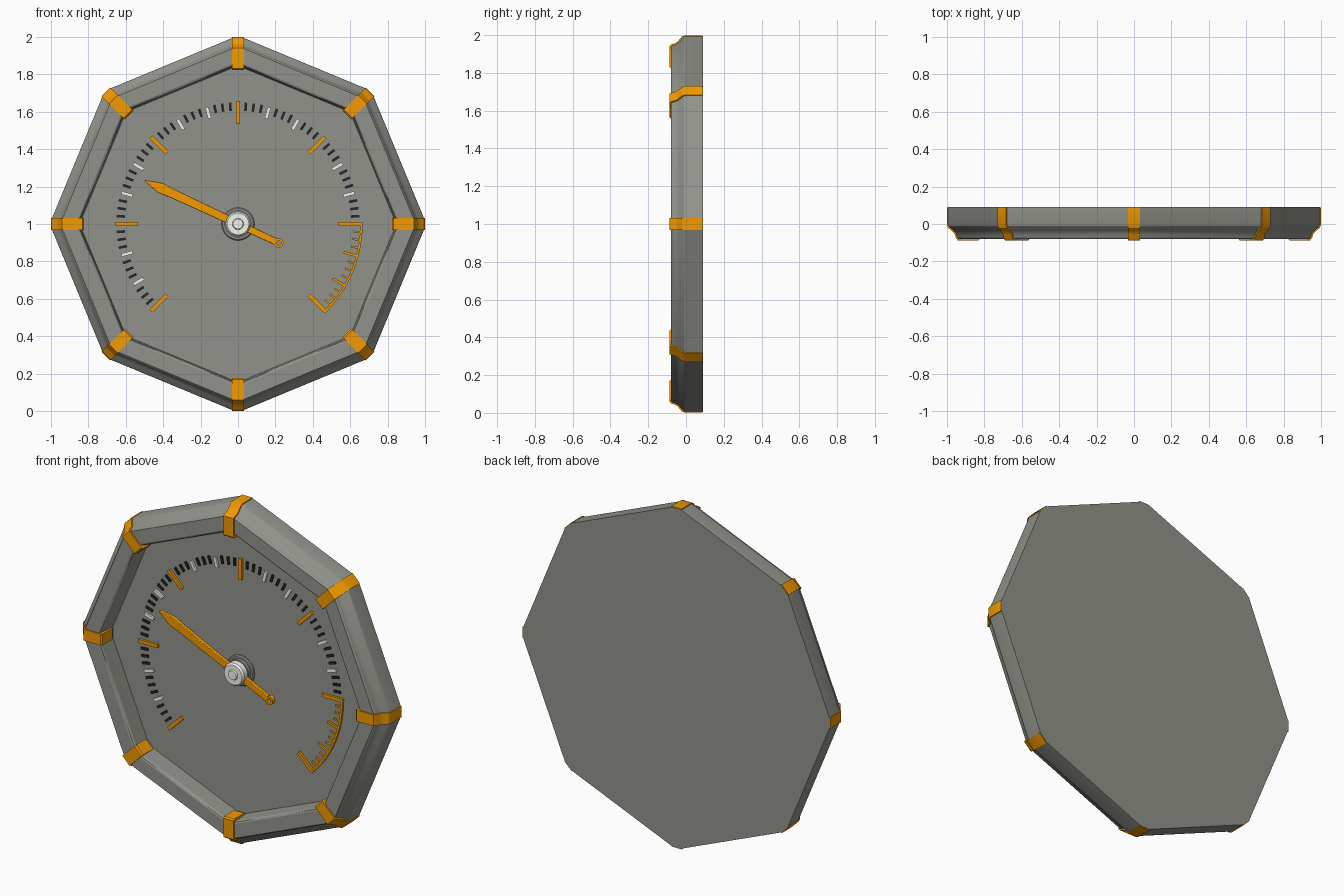
import bpy, bmesh, math
from math import sin, cos, radians, pi

if "Cube" in bpy.data.objects:
    bpy.data.objects.remove(bpy.data.objects["Cube"])


def material(name, rgb):
    m = bpy.data.materials.new(name)
    m.diffuse_color = (*rgb, 1)
    m.use_nodes = True
    m.node_tree.nodes["Principled BSDF"].inputs["Base Color"].default_value = m.diffuse_color
    return m


CASE = material("case_grey", (0.29, 0.29, 0.26))
ORANGE = material("orange", (0.90, 0.32, 0.0))
PALE = material("pale", (0.92, 0.92, 0.87))
DARK = material("dark", (0.02, 0.02, 0.02))


def place(a, r, y, w=0.0):
    """Dial coordinates: angle (deg), radius, depth, sideways offset."""
    a = radians(a)
    return (r * cos(a) - w * sin(a), y, 1 + r * sin(a) + w * cos(a))


def finish(name, bm, mat, bevel=0, smooth=25):
    bmesh.ops.recalc_face_normals(bm, faces=bm.faces)
    me = bpy.data.meshes.new(name)
    bm.to_mesh(me)
    bm.free()
    ob = bpy.data.objects.new(name, me)
    bpy.context.collection.objects.link(ob)
    me.materials.append(mat)
    if bevel:
        b = ob.modifiers.new("bevel", 'BEVEL')
        b.width, b.segments, b.limit_method = bevel, 2, 'ANGLE'
    bpy.ops.object.select_all(action='DESELECT')
    ob.select_set(True)
    bpy.context.view_layer.objects.active = ob
    bpy.ops.object.shade_smooth_by_angle(angle=radians(smooth))
    return ob


def skin(bm, rings, closed=False):
    """Join a series of equal point rings; cap the ends unless closed."""
    vs = [[bm.verts.new(p) for p in ring] for ring in rings]
    n = len(vs[0])
    for a, b in zip(vs, vs[1:] + (vs[:1] if closed else [])):
        for i in range(n):
            j = (i + 1) % n
            bm.faces.new((a[i], a[j], b[j], b[i]))
    if not closed:
        bm.faces.new(vs[0])
        bm.faces.new(vs[-1])


def turned(name, profile, mat, centre=(0, 0), n=48, closed=False):
    """Round part about a y-axis; centre is (angle, radius) on the dial."""
    cx, _, cz = place(*centre, 0)
    bm = bmesh.new()
    skin(bm, [[(cx + r * cos(2 * pi * i / n), y, cz + r * sin(2 * pi * i / n))
               for i in range(n)] for r, y in profile], closed)
    return finish(name, bm, mat)


def bars(name, specs, y0, y1, mat):
    """Radial bars: each spec is (angle, r0, r1, width)."""
    bm = bmesh.new()
    for a, r0, r1, wd in specs:
        h = wd / 2
        skin(bm, [[place(a, r, y, w) for r, w in
                   ((r0, -h), (r1, -h), (r1, h), (r0, h))] for y in (y0, y1)])
    return finish(name, bm, mat)


FACE = 0.03     # depth of the recessed dial face

# Octagonal case with rolled bezel and recessed dial face
case_profile = [(.995, .09), (.995, -.002), (.992, -.011), (.985, -.019),
                (.965, -.036), (.955, -.047), (.949, -.060), (.945, -.072),
                (.938, -.080), (.855, -.080), (.846, -.076), (.840, -.066),
                (.834, FACE)]
bm = bmesh.new()
skin(bm, [[place(45 * k, r, y, w) for k in range(8) for w in (-.03, .03)]
          for r, y in case_profile])
finish("case", bm, CASE, smooth=21)

# Corner clips wrapping from the outer wall over the bezel to the face
clip_profile = [(.999, .088), (.999, -.006), (.992, -.022), (.968, -.042),
                (.957, -.056), (.952, -.075), (.942, -.088), (.832, -.088),
                (.824, -.080), (.824, .012), (.90, .012), (.90, .088)]
bm = bmesh.new()
for k in range(8):
    skin(bm, [[place(45 * k, r, y, w) for r, y in clip_profile]
              for w in (-.033, .033)])
finish("corner_clips", bm, ORANGE)

# Dial graduations: major, medium and minor ticks over 270 degrees
major = [(a, .535, .658, .02) for a in range(-45, 226, 45)]
medium, minor, red = [], [], []
for i in range(1, 72):
    a = -45 + 3.75 * i
    if i % 12 == 0:
        continue
    long = i % 4 == 0
    if a < 0:
        red.append((a, .585 if long else .618, .66, .014 if long else .010))
    elif long:
        medium.append((a, .583, .645, .018))
    else:
        minor.append((a, .605, .65, .014))
bars("major_ticks", major, FACE + .004, FACE - .014, ORANGE)
bars("medium_ticks", medium, FACE + .004, FACE - .012, PALE)
bars("minor_ticks", minor, FACE + .004, FACE - .008, DARK)
bars("warning_ticks", red, FACE + .004, FACE - .010, ORANGE)

# Warning zone arc
bm = bmesh.new()
skin(bm, [[place(-45.8 + 46.6 * i / 32, r, y) for r, y in
           ((.654, FACE + .004), (.666, FACE + .004),
            (.666, FACE - .012), (.654, FACE - .012))] for i in range(33)])
finish("warning_arc", bm, ORANGE)

# Needle with spear tip and ring-shaped tail
half = [(-.222, .018), (.06, .021), (.40, .025), (.455, .029), (.485, .022), (.55, .003)]
outline = half + [(r, -w) for r, w in reversed(half)]
bm = bmesh.new()
skin(bm, [[place(155, r, y, w) for r, w in outline] for y in (-.002, -.024)])
finish("needle", bm, ORANGE, .004)
turned("needle_tail_ring", [(.012, .0), (.025, .0), (.025, -.025), (.012, -.025)],
       ORANGE, (155, -.24), 24, True)

# Hub: grey stepped base and pale cap with a ringed centre
turned("hub_base", [(.088, FACE + .004), (.088, FACE - .008), (.082, FACE - .014),
                    (.072, FACE - .014), (.072, -.004)], CASE)
turned("hub_cap", [(.066, .0), (.066, -.036), (.058, -.046), (.030, -.046),
                   (.026, -.054)], PALE)
